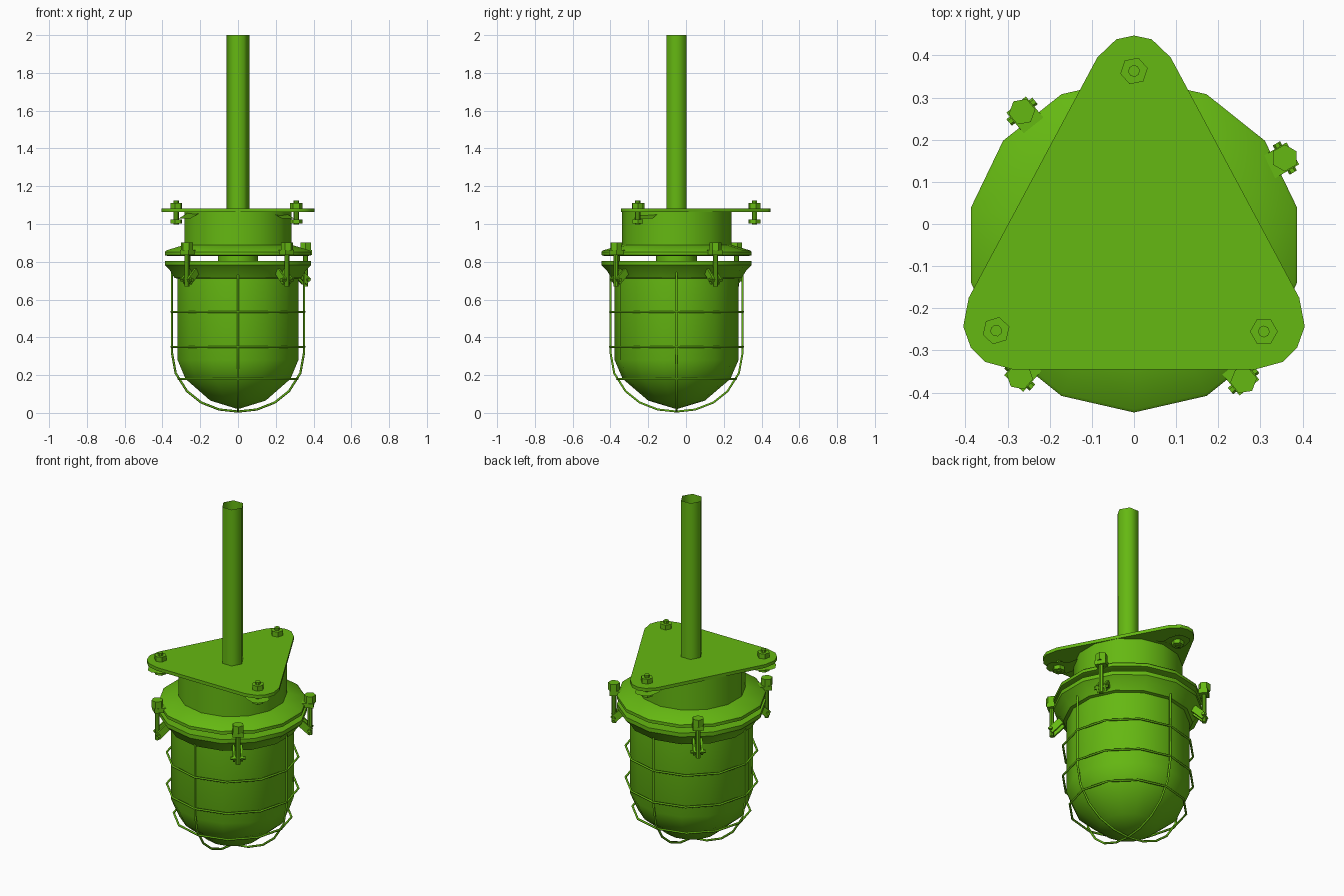
import bpy, bmesh
from math import sin, cos, pi, radians
from mathutils import Vector, Matrix

cube = bpy.data.objects.get("Cube")
if cube:
    bpy.data.objects.remove(cube)

AXIS = Vector((0, -0.05, 0))   # lamp axis
SIDES = 14

green = bpy.data.materials.new("painted green")
green.use_nodes = True
green.diffuse_color = (0.13, 0.48, 0.006, 1)
green.node_tree.nodes["Principled BSDF"].inputs["Base Color"].default_value = green.diffuse_color


def finish(name, bm, matrix=Matrix(), angle=30):
    """Turn a bmesh into a named, shaded object."""
    bmesh.ops.recalc_face_normals(bm, faces=bm.faces)
    mesh = bpy.data.meshes.new(name)
    bm.to_mesh(mesh)
    bm.free()
    mesh.transform(matrix)
    mesh.materials.append(green)
    ob = bpy.data.objects.new(name, mesh)
    bpy.context.collection.objects.link(ob)
    bpy.ops.object.select_all(action='DESELECT')
    ob.select_set(True)
    bpy.context.view_layer.objects.active = ob
    bpy.ops.object.shade_smooth_by_angle(angle=radians(angle))
    return ob


def lathe(name, profile, sides=SIDES, start=-pi / 2, angle=30):
    """Spin an (r, z) profile about the lamp axis."""
    bm = bmesh.new()
    verts = [bm.verts.new((r * cos(start), r * sin(start), z)) for r, z in profile]
    edges = [bm.edges.new(pair) for pair in zip(verts, verts[1:])]
    bmesh.ops.spin(bm, geom=verts + edges, cent=(0, 0, 0), axis=(0, 0, 1),
                   angle=2 * pi, steps=sides, use_duplicate=False)
    bmesh.ops.remove_doubles(bm, verts=bm.verts, dist=0.0005)
    return finish(name, bm, Matrix.Translation(AXIS), angle)


def prism(name, outline, depth, matrix):
    """Extrude a flat outline along local z."""
    bm = bmesh.new()
    face = bm.faces.new([bm.verts.new((x, y, 0)) for x, y in outline])
    top = bmesh.ops.extrude_face_region(bm, geom=[face])["geom"]
    bmesh.ops.translate(bm, vec=(0, 0, depth),
                        verts=[v for v in top if isinstance(v, bmesh.types.BMVert)])
    return finish(name, bm, matrix)


def ngon(r, n):
    return [(r * cos(2 * pi * i / n), r * sin(2 * pi * i / n)) for i in range(n)]


def rod(name, matrix, r, z0, z1, n=6):
    return prism(name, ngon(r, n), z1 - z0, matrix @ Matrix.Translation((0, 0, z0)))


def wire(name, points, radius=0.006, cyclic=False):
    """Thin bent wire, converted to a mesh."""
    curve = bpy.data.curves.new(name, 'CURVE')
    curve.dimensions = '3D'
    curve.bevel_depth = radius
    curve.bevel_resolution = 1
    curve.use_fill_caps = True
    spline = curve.splines.new('POLY')
    spline.points.add(len(points) - 1)
    for p, co in zip(spline.points, points):
        p.co = (*(Vector(co) + AXIS), 1)
    spline.use_cyclic_u = cyclic
    curve.materials.append(green)
    ob = bpy.data.objects.new(name, curve)
    bpy.context.collection.objects.link(ob)
    bpy.ops.object.select_all(action='DESELECT')
    ob.select_set(True)
    bpy.context.view_layer.objects.active = ob
    bpy.ops.object.convert(target='MESH')


# Main turned parts
lathe("hanging_pipe", [(0.06, 1.075), (0.06, 2.0)], sides=6, start=0, angle=65)
lathe("housing", [(0.29, 1.07), (0.29, 0.88)])
lathe("upper_flange", [(0.29, 0.89), (0.39, 0.86), (0.397, 0.853), (0.397, 0.835),
                       (0.38, 0.83), (0, 0.83)])
lathe("lamp_socket", [(0.108, 0.84), (0.108, 0.79)])
lathe("lower_ring", [(0, 0.805), (0.397, 0.805), (0.397, 0.782), (0.37, 0.755),
                     (0.345, 0.715), (0.325, 0.71)])
lathe("globe", [(0.328, 0.72), (0.328, 0.28), (0.285, 0.18), (0.15, 0.065), (0, 0.02)])

# Rounded triangular mounting plate
half = [(0, 0.447), (0.042, 0.438), (0.087, 0.395), (0.392, -0.175), (0.405, -0.243),
        (0.387, -0.293), (0.353, -0.327), (0.287, -0.345)]
outline = half + [(-x, y) for x, y in reversed(half[1:])]
prism("mounting_plate", outline, 0.019, Matrix.Translation((0, 0, 1.063)))

# Corner bolts with sprung lugs under the plate
for i, (x, y, turn) in enumerate([(0, 0.363, 0.2), (-0.327, -0.253, 0.3), (0.308, -0.255, 0)]):
    spot = Matrix.Translation((x, y, 0)) @ Matrix.Rotation(turn, 4, 'Z')
    rod(f"plate_bolt_{i}", spot, 0.014, 0.998, 1.125, 8)
    rod(f"plate_nut_{i}", spot, 0.033, 1.082, 1.11)
    rod(f"lower_nut_{i}", spot, 0.033, 1.002, 1.025)
    out = (Vector((x, y, 0)) - AXIS).normalized()
    side = Vector((-out.y, out.x, 0))
    bm = bmesh.new()
    rows = [(0.065, 0.025, 1.028), (0.045, 0.048, 1.028), (0, 0.06, 1.028),
            (-0.05, 0.06, 1.028), (-0.12, 0.06, 1.064)]
    pairs = []
    for along, wide, z in rows:
        mid = Vector((x, y, z)) + out * along
        pairs.append([bm.verts.new(mid + side * s * wide) for s in (-1, 1)])
    for a, b in zip(pairs, pairs[1:]):
        bm.faces.new((a[0], a[1], b[1], b[0]))
    bmesh.ops.solidify(bm, geom=bm.faces[:], thickness=0.008)
    finish(f"plate_lug_{i}", bm)

# Wire guard: hoops and four ribs
for i, (r, z) in enumerate([(0.352, 0.535), (0.352, 0.35), (0.315, 0.18)]):
    wire(f"guard_hoop_{i}", [(x, y, z) for x, y in ngon(r, 12)], cyclic=True)
rib = [(0.35, 0.76), (0.35, 0.32), (0.33, 0.21), (0.27, 0.115), (0.195, 0.055),
       (0.1, 0.018), (0, 0.007)]
for i, a in enumerate((0, pi / 2)):
    path = rib + [(-r, z) for r, z in reversed(rib[:-1])]
    wire(f"guard_rib_{i}", [(r * cos(a), r * sin(a), z) for r, z in path])

# Swing-bolt clamps around the flange
for i, deg in enumerate((30, 130, 229, 309)):
    frame = Matrix.Translation(AXIS) @ Matrix.Rotation(radians(deg), 4, 'Z')
    spot = frame @ Matrix.Translation((0.413, 0, 0))
    rod(f"clamp_bolt_{i}", spot, 0.013, 0.67, 0.9, 8)
    rod(f"clamp_nut_{i}", spot, 0.032, 0.86, 0.903)
    ear = [(0.345, -0.03), (0.435, -0.03), (0.435, 0.03), (0.345, 0.03)]
    prism(f"clamp_ear_{i}", ear, 0.026, frame @ Matrix.Translation((0, 0, 0.837)))
    # sloping fork cheeks and cross pin
    stand = frame @ Matrix.Rotation(pi / 2, 4, 'X')
    cheek = [(0.33, 0.75), (0.36, 0.775), (0.43, 0.71), (0.405, 0.68)]
    for s in (-1, 1):
        prism(f"clamp_cheek_{i}_{'right' if s < 0 else 'left'}", cheek, 0.012,
              stand @ Matrix.Translation((0, 0, s * 0.021 - 0.006)))
    rod(f"clamp_pin_{i}", stand @ Matrix.Translation((0.413, 0.705, 0)), 0.01, -0.04, 0.04)
